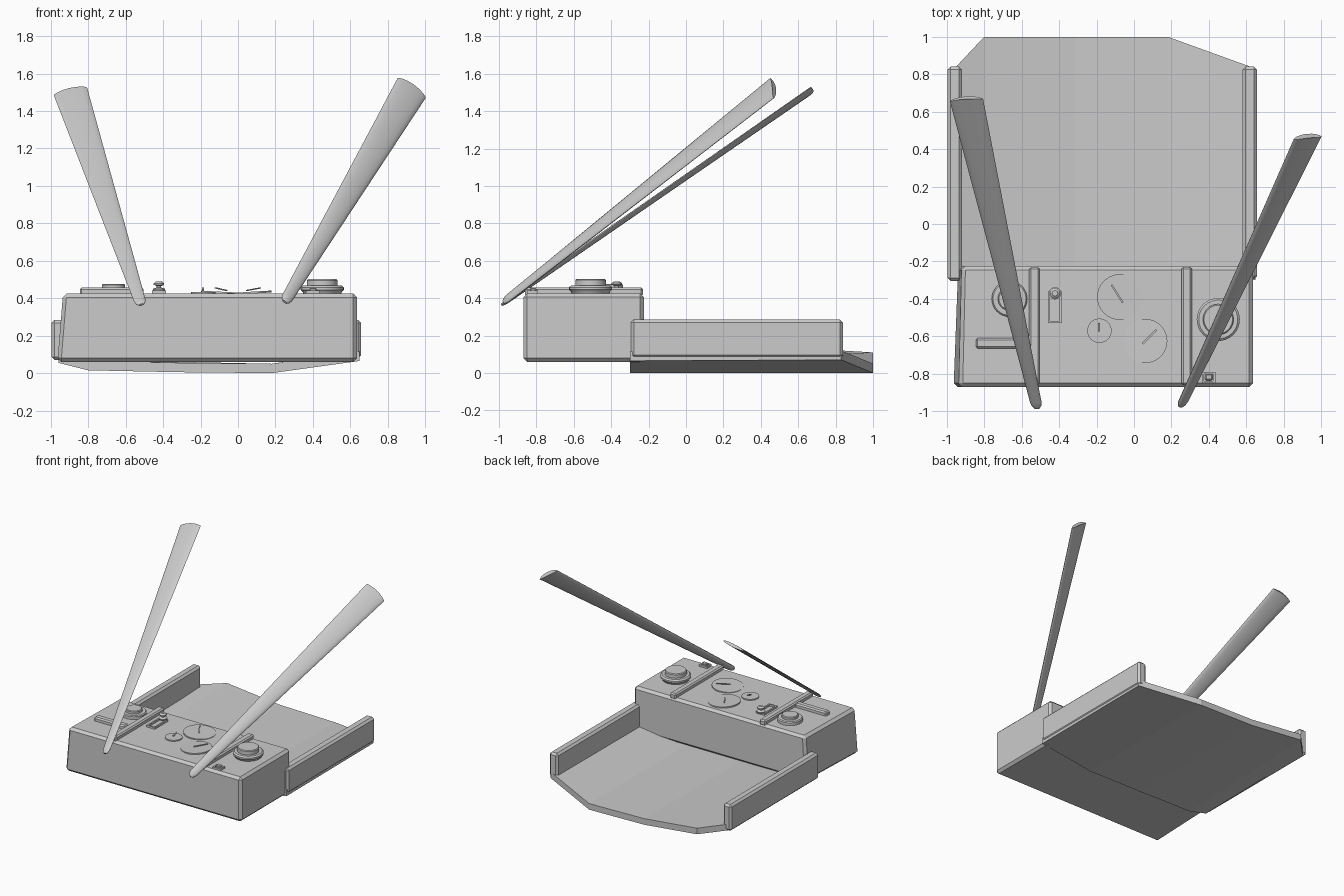
import bpy, bmesh, math
from mathutils import Vector

if "Cube" in bpy.data.objects:
    bpy.data.objects.remove(bpy.data.objects["Cube"])


def finish(name, bm, bevel=0, smooth=False):
    bmesh.ops.recalc_face_normals(bm, faces=bm.faces)
    me = bpy.data.meshes.new(name)
    bm.to_mesh(me)
    bm.free()
    ob = bpy.data.objects.new(name, me)
    bpy.context.collection.objects.link(ob)
    if bevel:
        m = ob.modifiers.new("bevel", 'BEVEL')
        m.width = bevel
        m.segments = 1
    if smooth:
        bpy.context.view_layer.objects.active = ob
        ob.select_set(True)
        bpy.ops.object.shade_smooth_by_angle(angle=math.radians(35))
        ob.select_set(False)
    return ob


def loft(name, rings, closed=True, **kw):
    bm = bmesh.new()
    rows = [[bm.verts.new(p) for p in r] for r in rings]
    n = len(rows[0])
    for a, b in zip(rows, rows[1:]):
        for i in range(n):
            j = (i + 1) % n
            bm.faces.new((a[i], a[j], b[j], b[i]))
    if closed:
        bm.faces.new(rows[0])
        bm.faces.new(rows[-1][::-1])
    return finish(name, bm, **kw)


def box(name, x0, x1, y0, y1, z0, z1, bevel=0):
    ring = lambda z: [(x0, y0, z), (x1, y0, z), (x1, y1, z), (x0, y1, z)]
    return loft(name, [ring(z0), ring(z1)], bevel=bevel)


def turned(name, x, y, profile, n=32):
    rings = [[(x + r * math.cos(2 * math.pi * i / n), y + r * math.sin(2 * math.pi * i / n), z)
              for i in range(n)] for r, z in profile]
    return loft(name, rings, smooth=True)


# Console housing, its left side slightly skewed
loft("console_housing", [
    [(-0.965, -0.87, 0.06), (0.635, -0.87, 0.06), (0.635, -0.225, 0.06), (-0.94, -0.225, 0.06)],
    [(-0.935, -0.87, 0.425), (0.635, -0.87, 0.425), (0.635, -0.225, 0.425), (-0.92, -0.225, 0.425)]],
    bevel=0.02)

# Shallow curved floor with clipped rear corners: x, rear y, front z, rear z
stations = [(-0.96, 0.83, 0.055, 0.07), (-0.8, 1.0, 0.015, 0.06), (-0.32, 1.0, 0.005, 0.01),
            (0.18, 1.0, 0.0, 0.0), (0.65, 0.83, 0.065, 0.07)]
T = 0.05
loft("floor_tray", [[(x, -0.3, zf), (x, y, zr), (x, y, zr + T), (x, -0.3, zf + T)]
                    for x, y, zf, zr in stations])

# Side walls
box("left_wall", -0.995, -0.92, -0.305, 0.84, 0.07, 0.285, 0.016)
box("right_wall", 0.58, 0.657, -0.295, 0.84, 0.08, 0.285, 0.016)


# Tapered paddle levers
def lever(name, base, tip_a, tip_b, base_width, thick):
    base, a, b = Vector(base), Vector(tip_a), Vector(tip_b)
    tip = (a + b) / 2
    axis = (tip - base).normalized()
    side = (b - a).normalized()
    side = (side - axis * side.dot(axis)).normalized()
    normal = axis.cross(side)
    wt = (b - a).length / 2
    rings = []
    for t, k in [(0.0, 0.5), (0.008, 0.85), (0.02, 1), (0.5, 1), (0.97, 1), (1.0, 1)]:
        w = (base_width / 2 * (1 - t) + wt * t) * k
        c = base.lerp(tip, t)
        ring = []
        for i in range(16):
            q = 2 * math.pi * i / 16
            bulge = axis * (0.015 * math.sin(q) ** 2 if t == 1 else 0)
            ring.append(c + side * w * math.cos(q) + normal * thick * k * math.sin(q) + bulge)
        rings.append(ring)
    loft(name, rings, smooth=True)


lever("left_lever", (-0.517, -0.985, 0.365), (-0.975, 0.635, 1.47), (-0.815, 0.69, 1.54), 0.06, 0.012)
lever("right_lever", (0.25, -0.975, 0.38), (0.86, 0.465, 1.585), (0.995, 0.455, 1.46), 0.06, 0.016)

# Lever guide rails and the short cross rail
for name, x in (("left_rail", -0.532), ("right_rail", 0.282)):
    box(name, x - 0.028, x + 0.028, -0.86, -0.23, 0.41, 0.457, 0.01)
box("cross_rail", -0.845, -0.56, -0.665, -0.61, 0.41, 0.457, 0.01)

# Rotary knobs
turned("left_knob", -0.665, -0.40, [(0.095, 0.42), (0.095, 0.448), (0.088, 0.455),
                                    (0.062, 0.455), (0.062, 0.472), (0.056, 0.477)])
turned("right_knob", 0.45, -0.51, [(0.1, 0.42), (0.105, 0.435), (0.115, 0.445), (0.115, 0.458),
                                   (0.104, 0.468), (0.082, 0.468), (0.082, 0.496), (0.076, 0.502)])


# Toggle switches: raised open frame, stalk and button
def switch(name, x0, x1, y0, y1):
    w = 0.012
    for i, (a, b, c, d) in enumerate([(x0, x1, y0, y0 + w), (x0, x1, y1 - w, y1),
                                      (x0, x0 + w, y0, y1), (x1 - w, x1, y0, y1)]):
        box(f"{name}_frame_{i}", a, b, c, d, 0.42, 0.44)


switch("left_switch", -0.46, -0.385, -0.53, -0.36)
turned("left_switch_stalk", -0.422, -0.37, [(0.03, 0.44), (0.033, 0.45), (0.012, 0.458),
                                            (0.012, 0.465), (0.028, 0.472), (0.028, 0.48), (0.015, 0.49)], 12)
switch("right_switch", 0.362, 0.435, -0.85, -0.79)
box("right_switch_button", 0.38, 0.42, -0.835, -0.80, 0.42, 0.455, 0.006)


# Gauges: thin tilted discs with needles
def gauge(name, x, y, r, tilt, n0, n1):
    n = 32
    pts = [(r * math.cos(2 * math.pi * i / n), r * math.sin(2 * math.pi * i / n)) for i in range(n)]
    loft(name, [[(x + u, y + v, 0.43 + h + u * tilt) for u, v in pts] for h in (-0.006, 0.004)])
    a, b = Vector((*n0, 0.438)), Vector((*n1, 0.452))
    s = (b - a).cross(Vector((0, 0, 1))).normalized() * 0.005
    up = Vector((0, 0, 0.006))
    loft(name + "_needle", [[p - s, p + s, p + s + up, p - s + up] for p in (a, b)])


gauge("small_gauge", -0.185, -0.57, 0.065, 0.0, (-0.187, -0.575), (-0.187, -0.53))
gauge("large_gauge", 0.06, -0.625, 0.118, 0.06, (0.045, -0.64), (0.12, -0.565))
gauge("rear_gauge", -0.075, -0.39, 0.122, -0.05, (-0.06, -0.42), (-0.12, -0.325))
